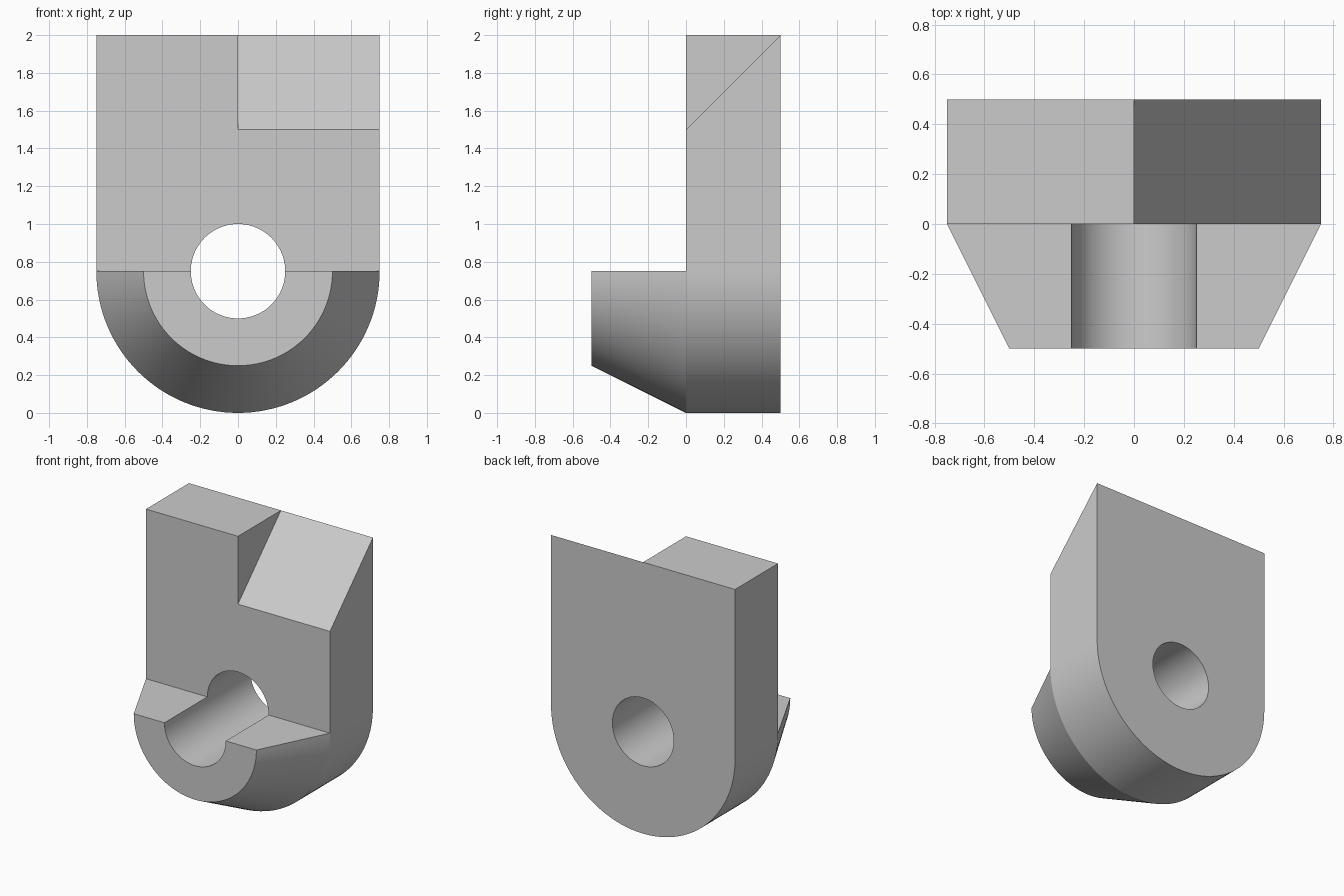
import bpy, bmesh
from math import pi, sin, cos, radians
from mathutils import Matrix

if "Cube" in bpy.data.objects:
    bpy.data.objects.remove(bpy.data.objects["Cube"])

N = 64              # segments in the half-round foot
R, R_TIP, ZC = 0.75, 0.5, 0.75
H, D = 2.0, 0.5

bm = bmesh.new()


def vert(x, y, z):
    return bm.verts.new((x, y, z))


def half_arc(radius, y):
    # from the right end, under the bottom, to the left end
    return [vert(radius * cos(pi * i / N), y, ZC - radius * sin(pi * i / N)) for i in range(N + 1)]


back, mid, tip = half_arc(R, D), half_arc(R, 0), half_arc(R_TIP, -D)

# Upper corners of the plate and its sloped notch
bl, bc, br = (vert(x, D, H) for x in (-R, 0, R))
fl, fc = vert(-R, 0, H), vert(0, 0, H)
nc, nr = vert(0, 0, 1.5), vert(R, 0, 1.5)

# Rounded rim and tapered boss
for a, b in ((back, mid), (mid, tip)):
    for i in range(N):
        bm.faces.new((a[i], a[i + 1], b[i + 1], b[i]))

for loop in (
    back + [bl, bc, br],                    # back
    [mid[0], nr, nc, fc, fl, mid[-1], tip[-1], tip[0]][:6],  # front of plate
    [mid[0], mid[-1], tip[-1], tip[0]],     # boss ledge
    tip,                                    # boss front
    [fl, fc, bc, bl],                       # top
    [fc, nc, bc],                           # notch wall
    [nc, nr, br, bc],                       # notch slope
    [mid[0], back[0], br, nr],              # right side
    [mid[-1], fl, bl, back[-1]],            # left side
):
    bm.faces.new(loop)
bmesh.ops.recalc_face_normals(bm, faces=bm.faces)

mesh = bpy.data.meshes.new("bracket_body")
bm.to_mesh(mesh)
bm.free()
body = bpy.data.objects.new("bracket_body", mesh)
bpy.context.collection.objects.link(body)

# Through hole
bpy.ops.mesh.primitive_cylinder_add(vertices=96, radius=0.25, depth=2, location=(0, 0, ZC))
cutter = bpy.context.object
cutter.name = "hole_cutter"
cutter.data.transform(Matrix.Rotation(pi / 2, 4, 'X') @ Matrix.Rotation(pi / 96, 4, 'Z'))
cutter.hide_render = True

mod = body.modifiers.new("hole", 'BOOLEAN')
mod.operation, mod.solver, mod.object = 'DIFFERENCE', 'EXACT', cutter
bpy.ops.object.select_all(action='DESELECT')
body.select_set(True)
bpy.context.view_layer.objects.active = body
bpy.ops.object.modifier_apply(modifier=mod.name)
bpy.data.objects.remove(cutter)

bpy.ops.object.shade_smooth_by_angle(angle=radians(20))
